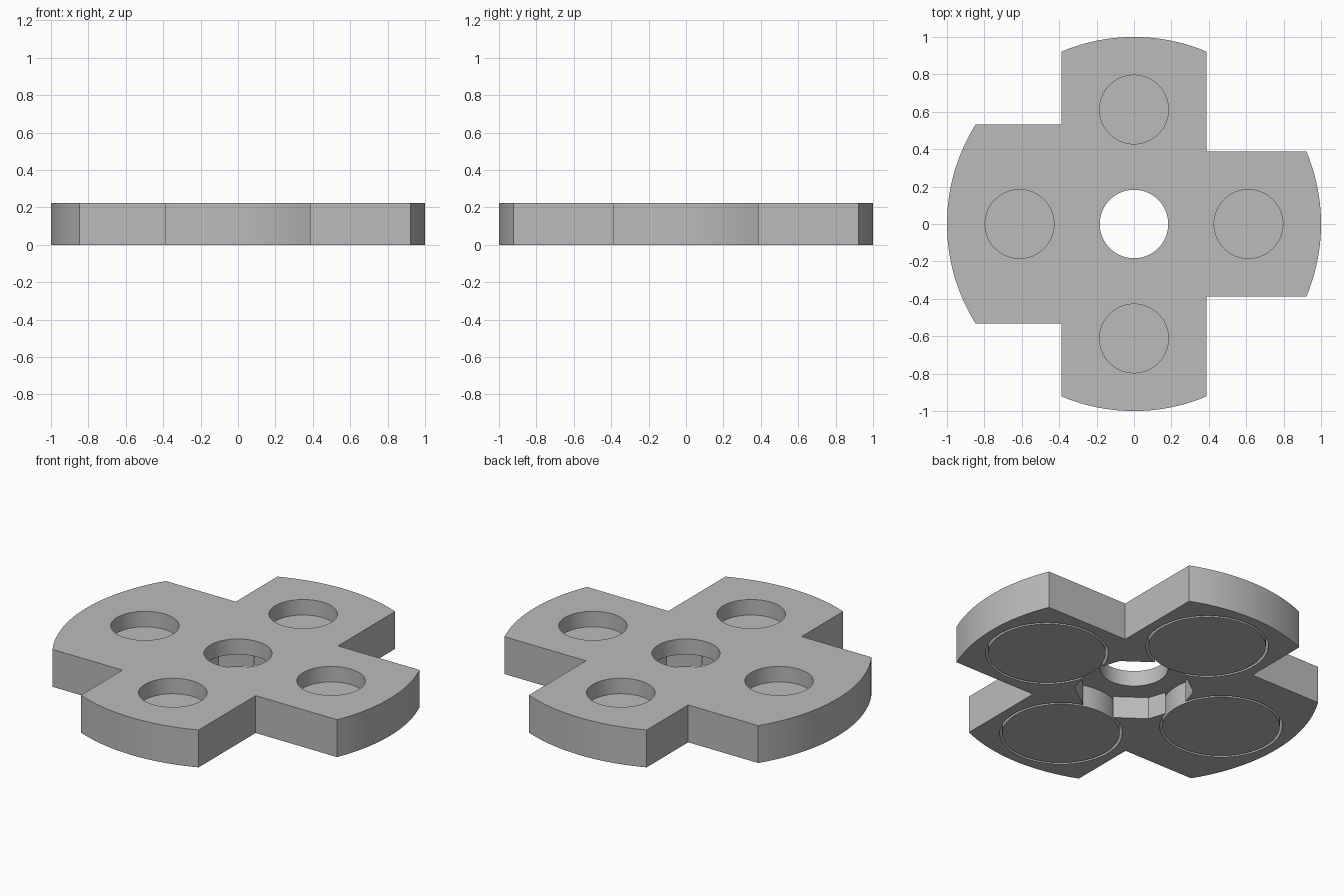
import bpy, bmesh, math

if "Cube" in bpy.data.objects:
    bpy.data.objects.remove(bpy.data.objects["Cube"], do_unlink=True)

HEIGHT = 0.222      # plate thickness
POCKET = 0.13       # depth of the underside recesses
ARM, WIDE = 0.387, 0.532
REACH = 0.612       # distance of the pockets from the centre

grey = bpy.data.materials.new("plain_grey")
grey.use_nodes = True
COLOUR = (0.5, 0.5, 0.5, 1)
grey.diffuse_color = COLOUR
grey.node_tree.nodes["Principled BSDF"].inputs["Base Color"].default_value = COLOUR


def prism(name, outline, z0, z1):
    """Extrude a closed outline from z0 to z1."""
    bm = bmesh.new()
    face = bm.faces.new([bm.verts.new((x, y, z0)) for x, y in outline])
    up = bmesh.ops.extrude_face_region(bm, geom=[face])["geom"]
    bmesh.ops.translate(bm, vec=(0, 0, z1 - z0),
                        verts=[v for v in up if isinstance(v, bmesh.types.BMVert)])
    bmesh.ops.recalc_face_normals(bm, faces=bm.faces)
    mesh = bpy.data.meshes.new(name)
    bm.to_mesh(mesh)
    bm.free()
    mesh.materials.append(grey)
    obj = bpy.data.objects.new(name, mesh)
    bpy.context.collection.objects.link(obj)
    return obj


def circle(radius, sides, centre=(0, 0)):
    return [(centre[0] + radius * math.cos(math.tau * i / sides),
             centre[1] + radius * math.sin(math.tau * i / sides)) for i in range(sides)]


def cut(target, outline, z0, z1):
    """Subtract a prism from the target, then drop the cutter."""
    cutter = prism("cutter", outline, z0, z1)
    cutter.hide_render = True
    mod = target.modifiers.new("cut", 'BOOLEAN')
    mod.operation, mod.solver, mod.object = 'DIFFERENCE', 'EXACT', cutter
    bpy.context.view_layer.objects.active = target
    bpy.ops.object.modifier_apply(modifier=mod.name)
    bpy.data.objects.remove(cutter, do_unlink=True)


def smooth(obj):
    bpy.ops.object.select_all(action='DESELECT')
    obj.select_set(True)
    bpy.context.view_layer.objects.active = obj
    bpy.ops.object.shade_smooth_by_angle(angle=math.radians(30))


# Cross outline: four arms with round ends, the left-hand one wider
outline = []
for quarter, half in enumerate((ARM, ARM, WIDE, ARM)):
    spread = math.asin(half)
    for i in range(25):
        a = quarter * math.pi / 2 + spread * (i / 12 - 1)
        outline.append((math.cos(a), math.sin(a)))
    # inner corner leading to the next arm
    x = ARM if quarter in (0, 3) else -ARM
    y = (ARM if x > 0 else WIDE) * (1 if quarter < 2 else -1)
    outline.append((x, y))
plate = prism("cross_plate", outline, 0, HEIGHT)

# Centre bore and ten-sided nut recess
cut(plate, circle(0.183, 64), -0.1, HEIGHT + 0.1)
cut(plate, circle(0.32, 10), -0.1, POCKET)

# Round window on top, wider pocket and loose disc below, in each arm
for name, dx, dy in (("left", 1, 0), ("back", 0, 1), ("right", -1, 0), ("front", 0, -1)):
    centre = (dx * REACH, dy * REACH)
    cut(plate, circle(0.184, 64, centre), POCKET - 0.05, HEIGHT + 0.1)
    cut(plate, circle(0.33, 72, centre), -0.1, POCKET)
    smooth(prism(name + "_disc", circle(0.316, 72, centre), 0, POCKET))
smooth(plate)
